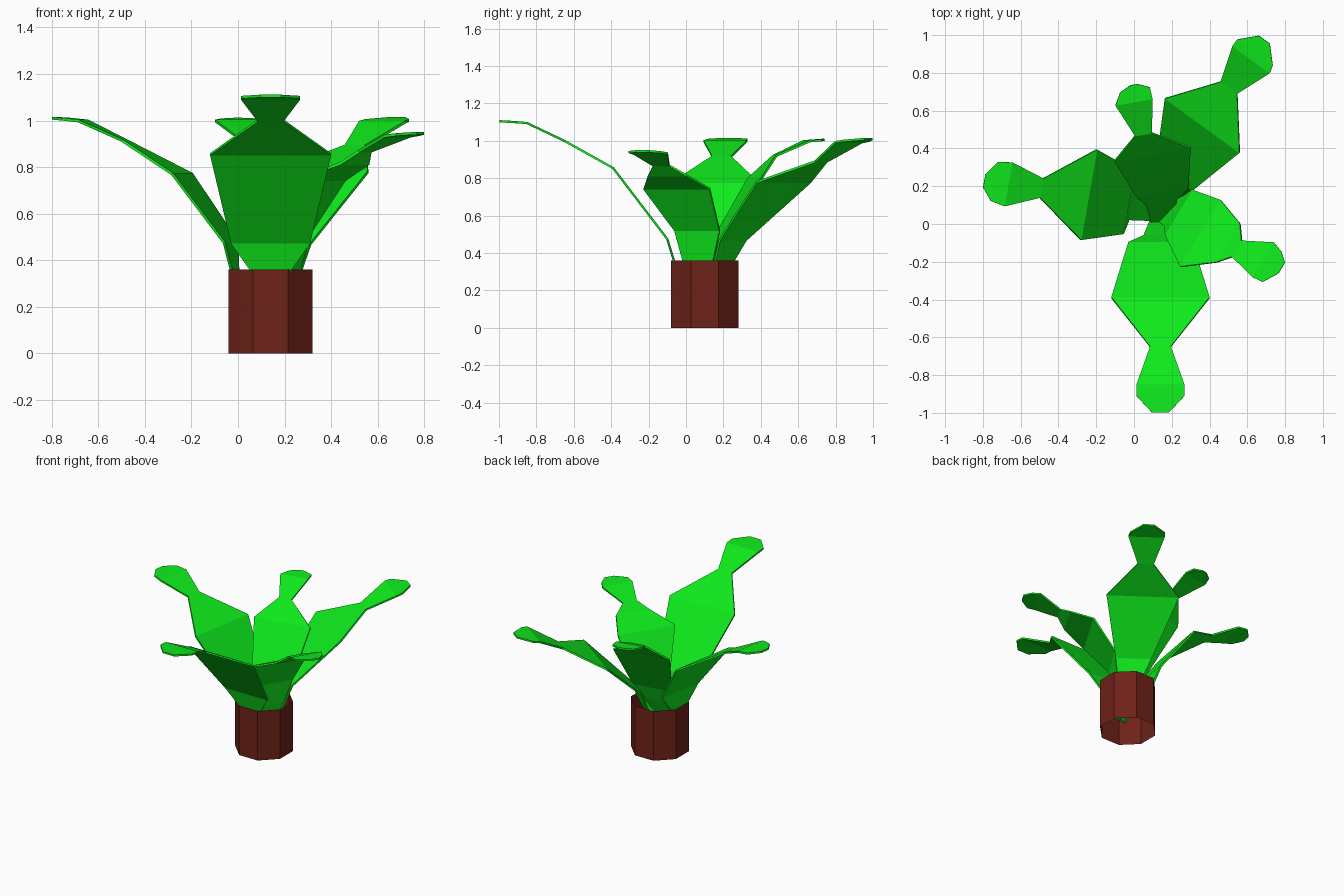
import bpy, bmesh, math
from mathutils import Vector


def material(name, rgb):
    m = bpy.data.materials.new(name)
    m.diffuse_color = (*rgb, 1)
    return m


def add_object(name, bm, mat):
    me = bpy.data.meshes.new(name)
    bm.to_mesh(me)
    bm.free()
    me.materials.append(mat)
    ob = bpy.data.objects.new(name, me)
    bpy.context.collection.objects.link(ob)
    return ob


def leaf(name, heading, stations):
    """Thin strip of quads; each station is (x, y, z, half width)."""
    a = math.radians(heading)
    side = Vector((-math.sin(a), math.cos(a), 0))
    bm = bmesh.new()
    prev = None
    for x, y, z, w in stations:
        c = Vector((x, y, z))
        pair = (bm.verts.new(c - side * w), bm.verts.new(c + side * w))
        if prev:
            bm.faces.new((prev[0], pair[0], pair[1], prev[1]))
        prev = pair
    thick = add_object(name, bm, green).modifiers.new("thickness", 'SOLIDIFY')
    thick.thickness = 0.012
    thick.offset = 0


green = material("leaf_green", (0.0047, 0.82, 0.0116))
brown = material("pot_brown", (0.155, 0.016, 0.009))

# Pot: open octagonal tube
bm = bmesh.new()
R = 0.18 / math.cos(math.pi / 8)
rings = []
for z in (0, 0.36):
    rings.append([bm.verts.new((0.14 + R * math.cos((i + 0.5) * math.pi / 4),
                                0.10 + R * math.sin((i + 0.5) * math.pi / 4), z))
                  for i in range(8)])
for i in range(8):
    j = (i + 1) % 8
    bm.faces.new((rings[0][i], rings[0][j], rings[1][j], rings[1][i]))
add_object("pot", bm, brown)

# Leaves: base, pot rim, body, widest point, neck, then rounded tip
leaf("front_leaf", -90, [
    (0.14, 0.02, 0.12, 0.055), (0.14, -0.065, 0.36, 0.09),
    (0.14, -0.10, 0.475, 0.17), (0.14, -0.39, 0.855, 0.26),
    (0.14, -0.65, 1.00, 0.055), (0.14, -0.85, 1.095, 0.127),
    (0.14, -0.91, 1.10, 0.127), (0.14, -0.998, 1.105, 0.045)])
leaf("left_leaf", 170, [
    (0.12, 0.07, 0.12, 0.055), (-0.015, 0.105, 0.36, 0.085),
    (-0.03, 0.115, 0.475, 0.17), (-0.24, 0.155, 0.77, 0.243),
    (-0.49, 0.19, 0.915, 0.052), (-0.665, 0.21, 0.998, 0.118),
    (-0.74, 0.225, 1.006, 0.105), (-0.793, 0.228, 1.01, 0.035)])
leaf("back_right_leaf", 54, [
    (0.16, 0.10, 0.12, 0.055), (0.205, 0.205, 0.36, 0.085),
    (0.215, 0.25, 0.47, 0.12), (0.362, 0.522, 0.78, 0.244),
    (0.503, 0.722, 0.89, 0.054), (0.62, 0.87, 0.993, 0.122),
    (0.64, 0.908, 1.00, 0.117), (0.69, 0.976, 1.01, 0.036)])
leaf("right_leaf", -31, [
    (0.16, 0.06, 0.12, 0.055), (0.215, 0.065, 0.36, 0.095),
    (0.24, 0.06, 0.52, 0.14), (0.353, -0.05, 0.745, 0.206),
    (0.50, -0.10, 0.815, 0.12), (0.545, -0.132, 0.868, 0.05), (0.685, -0.19, 0.933, 0.108),
    (0.73, -0.225, 0.94, 0.095), (0.782, -0.233, 0.945, 0.034)])
leaf("back_leaf", 100, [
    (0.145, 0.02, 0.16, 0.055), (0.145, 0.12, 0.36, 0.085),
    (0.15, 0.17, 0.47, 0.14), (0.098, 0.37, 0.80, 0.204),
    (0.05, 0.475, 0.92, 0.045), (0.0, 0.645, 0.998, 0.1),
    (0.005, 0.71, 1.003, 0.08), (0.0, 0.738, 1.006, 0.02)])
